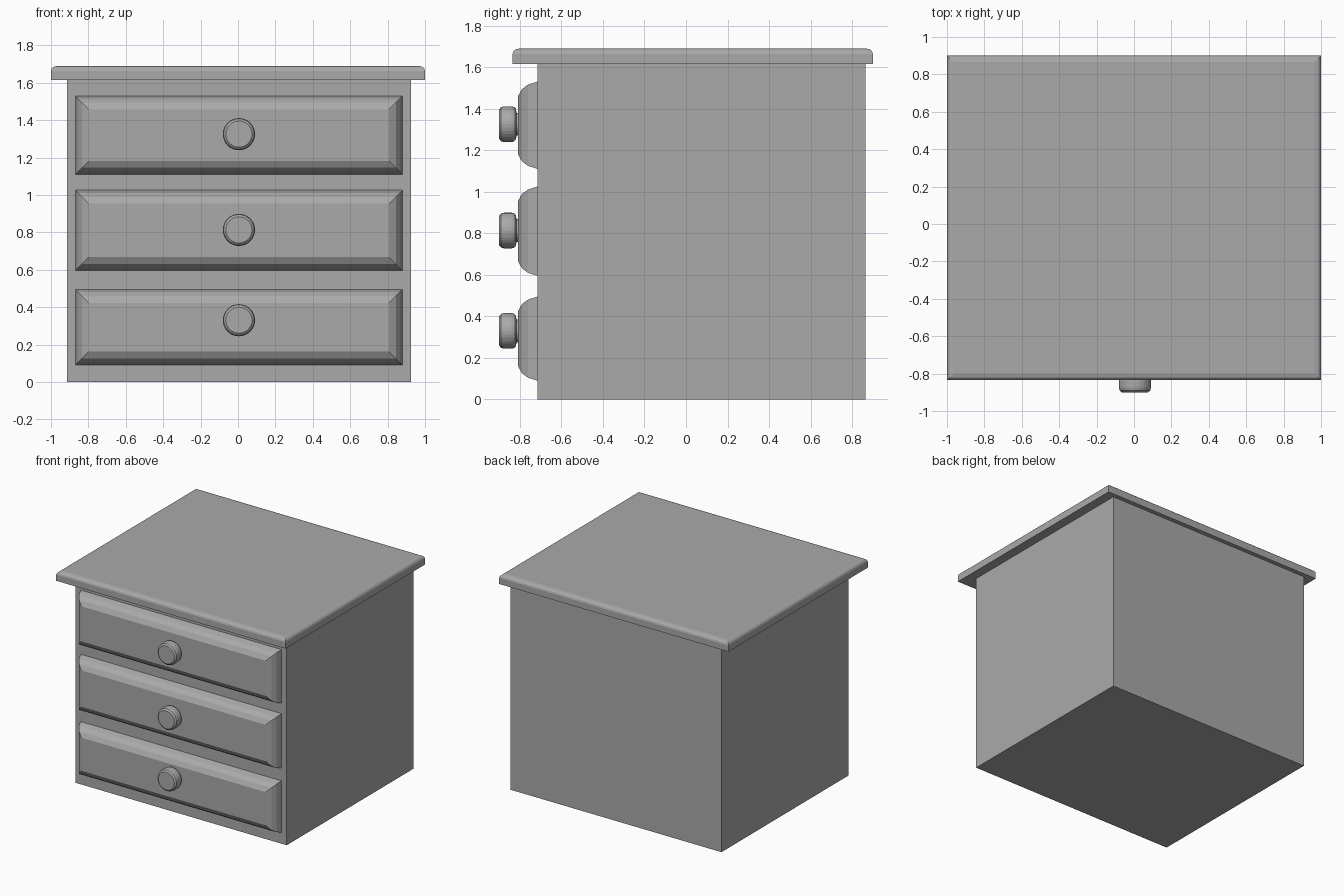
import bpy, bmesh, math
from mathutils import Matrix, Vector

cube = bpy.data.objects.get("Cube")
if cube:
    bpy.data.objects.remove(cube, do_unlink=True)

grey = bpy.data.materials.new("plain grey")
grey.use_nodes = True
colour = (0.4, 0.4, 0.4, 1)
grey.diffuse_color = colour
grey.node_tree.nodes["Principled BSDF"].inputs["Base Color"].default_value = colour


def loft(name, rings, matrix):
    """Join rings of points into a closed solid and place it."""
    bm = bmesh.new()
    loops = [[bm.verts.new(p) for p in ring] for ring in rings]
    for a, b in zip(loops, loops[1:]):
        for i in range(len(a)):
            j = (i + 1) % len(a)
            bm.faces.new((a[i], a[j], b[j], b[i]))
    bm.faces.new(loops[0])
    bm.faces.new(loops[-1])
    bmesh.ops.recalc_face_normals(bm, faces=bm.faces)
    mesh = bpy.data.meshes.new(name)
    bm.to_mesh(mesh)
    bm.free()
    mesh.materials.append(grey)
    obj = bpy.data.objects.new(name, mesh)
    obj.matrix_world = matrix
    bpy.context.collection.objects.link(obj)
    return obj


def moulded_panel(name, width, depth, profile, matrix):
    """Rectangular slab whose edge follows (inset, height) steps."""
    rings = []
    for inset, h in profile:
        x, y = width / 2 - inset, depth / 2 - inset
        rings.append([(-x, -y, h), (x, -y, h), (x, y, h), (-x, y, h)])
    return loft(name, rings, matrix)


def turned(name, profile, matrix, sides=32):
    """Round part from (radius, height) steps."""
    angles = [2 * math.pi * i / sides for i in range(sides)]
    rings = [[(r * math.cos(a), r * math.sin(a), h) for a in angles] for r, h in profile]
    return loft(name, rings, matrix)


def place(x, y, z):
    return Matrix.Translation(Vector((x, y, z)))


to_front = Matrix.Rotation(math.pi / 2, 4, "X")  # local z points to the front
front_y = -0.715

# Cabinet body and overhanging top with a rounded upper edge
moulded_panel("cabinet_body", 1.84, 1.58, [(0, 0), (0, 1.615)], place(0.005, 0.075, 0))
top_edge = [(0, 0), (0, 0.048), (0.004, 0.06), (0.014, 0.07), (0.035, 0.075)]
moulded_panel("cabinet_top", 2.0, 1.735, top_edge, place(0, 0.0325, 1.615))

# Drawer fronts with curved edges, and turned knobs
drawer_edge = [(0, 0), (0.014, 0.045), (0.036, 0.075), (0.072, 0.095)]
knob_profile = [(0.055, -0.005), (0.055, 0.006), (0.074, 0.009), (0.083, 0.018),
                (0.086, 0.03), (0.086, 0.065), (0.082, 0.08), (0.07, 0.09)]
drawers = {"lower": (0.09, 0.495, 0.33), "middle": (0.595, 1.025, 0.813),
           "upper": (1.11, 1.53, 1.325)}
for level, (low, high, knob_z) in drawers.items():
    moulded_panel(level + "_drawer_front", 1.75, high - low, drawer_edge,
                  place(0.005, front_y, (low + high) / 2) @ to_front)
    turned(level + "_drawer_knob", knob_profile,
           place(0.005, front_y - 0.095, knob_z) @ to_front)
